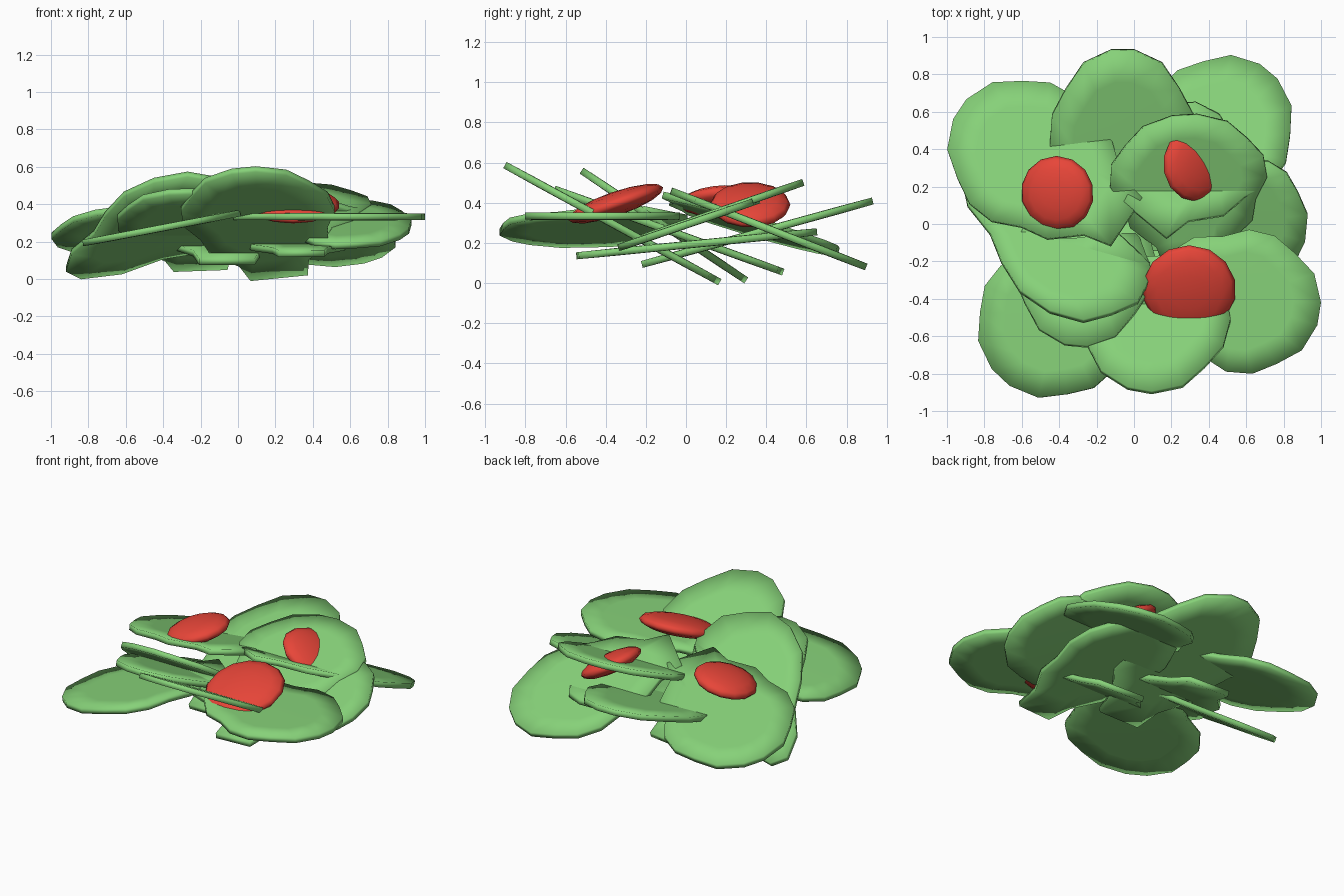
import bpy, bmesh, math
from mathutils import Vector, Matrix

if "Cube" in bpy.data.objects:
    bpy.data.objects.remove(bpy.data.objects["Cube"])


def material(name, color):
    m = bpy.data.materials.new(name)
    m.diffuse_color = color
    m.use_nodes = True
    m.node_tree.nodes["Principled BSDF"].inputs["Base Color"].default_value = m.diffuse_color
    return m


GREEN = material("leaf_green", (0.24, 0.64, 0.19, 1))
RED = material("tomato_red", (0.8, 0.06, 0.04, 1))
THICK = 0.038

# half of a ruffled leaf: (position along length, half width)
PROFILE = [(0, .38), (.14, .46), (.28, .78), (.42, .84), (.56, 1),
           (.7, .97), (.82, .78), (.94, .54), (1, .16)]


def finish(bm, name, mat):
    bmesh.ops.recalc_face_normals(bm, faces=bm.faces)
    me = bpy.data.meshes.new(name)
    bm.to_mesh(me)
    bm.free()
    me.materials.append(mat)
    for p in me.polygons:
        p.use_smooth = True
    ob = bpy.data.objects.new(name, me)
    bpy.context.collection.objects.link(ob)


def slab(name, outline, a, b, c):
    """Thin leaf with plan outline lying on the plane z = a*x + b*y + c."""
    n = Vector((-a, -b, 1)).normalized()
    pts = [Vector((x, y, a * x + b * y + c)) for x, y in outline]
    mid = sum(pts, Vector()) / len(pts)
    bm = bmesh.new()
    rings = []
    # flat middle and a soft rim on both faces
    for s, h in ((.68, .5), (1, .46), (1, -.46), (.68, -.5)):
        rings.append([bm.verts.new(mid + (p - mid) * s + n * h * THICK) for p in pts])
    k = len(pts)
    for r, q in zip(rings, rings[1:]):
        for i in range(k):
            bm.faces.new((r[i], r[(i + 1) % k], q[(i + 1) % k], q[i]))
    bm.faces.new(rings[0])
    bm.faces.new(rings[-1])
    finish(bm, name, GREEN)


def leaf(name, base, tip, width, a, b, c):
    base, tip = Vector(base), Vector(tip)
    d = tip - base
    side = Vector((-d.y, d.x)).normalized() * width / 2
    left = [base + d * t + side * w for t, w in PROFILE]
    right = [base + d * t - side * w for t, w in PROFILE]
    slab(name, [tuple(p) for p in left + right[::-1]], a, b, c)


# leaves: stem end, tip, width, then the plane they lie on
leaf("leaf_front", (.22, .14), (.03, -.89), .82, 0, -.545, .096)
leaf("leaf_front_lower", (-.2, .47), (-.31, -.65), .76, 0, -.363, .23)
leaf("leaf_front_left", (-.03, -.1), (-.71, -.82), .82, .19, 0, .35)
leaf("leaf_right", (0, -.32), (.99, -.48), .77, 0, 0, .333)
leaf("leaf_back_right", (.06, .02), (.72, .81), .78, 0, -.39, .43)
leaf("leaf_back_left", (-.04, .01), (-.93, .61), .8, .075, -.28, .415)
leaf("leaf_back", (-.06, -.22), (-.06, .93), .78, 0, .275, .153)
leaf("leaf_upper_right", (.32, -.22), (.27, .58), .84, 0, .345, .3)
leaf("leaf_far_right", (.15, .22), (.89, -.14), .7, 0, .34, .29)
leaf("leaf_bottom", (.34, -.54), (.28, .65), .64, 0, .1, .19)
# broad leaf leaning over the left side
slab("leaf_left", [(-.92, .24), (-.84, .3), (-.62, .26), (-.4, .14), (-.15, .08),
                   (.03, -.08), (.1, -.27), (.02, -.42), (-.12, -.48), (-.27, -.52),
                   (-.45, -.47), (-.61, -.36), (-.71, -.2), (-.77, -.05), (-.89, .1)],
     0, -.667, .213)


# tomato slices: flattened balls lying among the leaves
def tomato(name, loc, r, half, rx, ry):
    bm = bmesh.new()
    m = (Matrix.Translation(loc) @ Matrix.Rotation(math.radians(ry), 4, 'Y')
         @ Matrix.Rotation(math.radians(rx), 4, 'X') @ Matrix.Diagonal((r, r, half, 1)))
    bmesh.ops.create_uvsphere(bm, u_segments=14, v_segments=8, radius=1, matrix=m)
    finish(bm, name, RED)


tomato("tomato_left", (-.41, .165, .41), .2, .06, 5, -14)
tomato("tomato_back", (.33, .32, .39), .2, .06, 0, 30)
tomato("tomato_front", (.295, -.35, .395), .25, .06, 19, 0)
